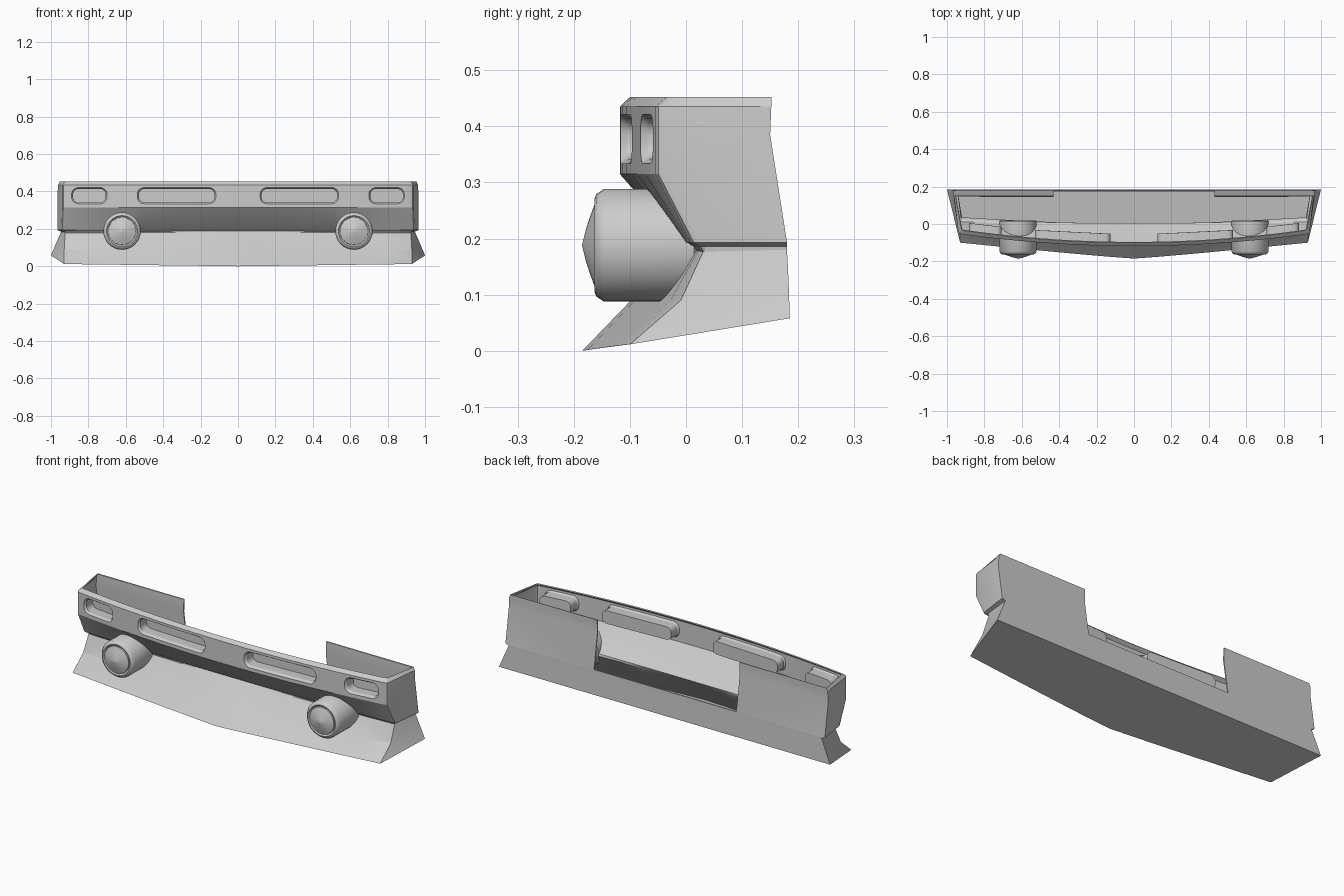
import bpy, bmesh, math

if "Cube" in bpy.data.objects:
    bpy.data.objects.remove(bpy.data.objects["Cube"])

grey = bpy.data.materials.new("light_grey")
grey.diffuse_color = (0.6, 0.6, 0.6, 1)
grey.use_nodes = True
grey.node_tree.nodes["Principled BSDF"].inputs["Base Color"].default_value = grey.diffuse_color


def make_object(name, bm):
    mesh = bpy.data.meshes.new(name)
    bm.to_mesh(mesh)
    bm.free()
    obj = bpy.data.objects.new(name, mesh)
    bpy.context.collection.objects.link(obj)
    mesh.materials.append(grey)
    return obj


def smooth(obj, angle=30):
    bpy.ops.object.select_all(action='DESELECT')
    obj.select_set(True)
    bpy.context.view_layer.objects.active = obj
    bpy.ops.object.shade_smooth_by_angle(angle=math.radians(angle))


def strip(bm, a, b):
    n = len(a)
    for i in range(n):
        j = (i + 1) % n
        bm.faces.new((a[i], a[j], b[j], b[i]))


# Bumper cross-section levels, top to bottom:
# y centre, y corner, x corner, x back, y back, z centre, z corner, z back, curve, corner radius
LEVELS = [
    (-.100, -.035, .925, .955, .152, .452, .452, .452, 2.0, .015),   # top rim
    (-.118, -.055, .940, .962, .152, .435, .435, .435, 2.0, .020),   # rim chamfer
    (-.118, -.055, .940, .965, .150, .315, .315, .385, 2.0, .020),   # belt
    (-.012, .008, .945, .965, .180, .195, .193, .193, 2.0, .020),    # undercut
    (-.002, .022, .930, .945, .180, .188, .186, .186, 2.0, .012),    # groove
    (-.008, .030, .925, .948, .180, .183, .177, .180, 1.5, .003),    # lower panel top
    (-.098, -.010, .930, .974, .183, .090, .090, .120, 1.3, .003),   # lower panel middle
    (-.185, -.100, .930, 1.00, .185, .000, .012, .058, 1.1, .003),   # lip
]
FRACTIONS = (0, .14, .28, .42, .56, .7, .84, 1)
BACK_CUT = 0.43


def level_points(level):
    yc, yk, xk, xb, yb, zc, zk, zb, power, r = level
    pts = [(f * (xk - r), yc + (yk - yc) * f ** power, zc + (zk - zc) * f) for f in FRACTIONS]
    pts += [(xk - .3 * r, yk + .3 * r, zk), (xk, yk + r, zk)]
    pts += [(xb, yb, zb), (BACK_CUT, yb, zb), (0, yb, zb)]
    return pts


# Bumper shell, right half
bm = bmesh.new()
rings = [[bm.verts.new(p) for p in level_points(l)] for l in LEVELS]
for k, (a, b) in enumerate(zip(rings, rings[1:])):
    for i in range(len(a) - 1):
        if k < 3 and i == len(a) - 2:
            continue                      # opening in the back wall
        bm.faces.new((a[i], b[i], b[i + 1], a[i + 1]))
bm.faces.new(rings[-1][::-1])             # underside
bmesh.ops.delete(bm, geom=[v for v in bm.verts if not v.link_faces], context='VERTS')
bmesh.ops.recalc_face_normals(bm, faces=bm.faces)
bm.faces.ensure_lookup_table()
bm.normal_update()
if min(bm.faces, key=lambda f: f.calc_center_median().z).normal.z > 0:
    bmesh.ops.reverse_faces(bm, faces=bm.faces)
shell = make_object("bumper_shell", bm)
mirror = shell.modifiers.new("mirror", 'MIRROR')
mirror.use_clip = True
mirror.merge_threshold = 0.0005
solid = shell.modifiers.new("thickness", 'SOLIDIFY')
solid.thickness = 0.006
solid.offset = -1


def front_y(x):
    """Front surface of the vertical band at x."""
    pts = level_points(LEVELS[1])
    x = abs(x)
    for p, q in zip(pts, pts[1:]):
        if x <= q[0]:
            return p[1] + (q[1] - p[1]) * (x - p[0]) / (q[0] - p[0])
    return pts[-1][1]


def slot(x0, x1, z0, z1, radius, inset=0.0, seg=5):
    """Rounded rectangle outline in x and z."""
    r = radius - inset
    out = []
    for cx, cz, start in ((x1, z1, 0), (x0, z1, 90), (x0, z0, 180), (x1, z0, 270)):
        cx += -radius if cx == x1 else radius
        cz += -radius if cz == z1 else radius
        for s in range(seg + 1):
            a = math.radians(start + 90 * s / seg)
            out.append((cx + r * math.cos(a), cz + r * math.sin(a)))
    return out


def loft(name, sections, cap_front):
    """Join outlines, each given as (points, offset behind the front surface)."""
    bm = bmesh.new()
    loops = [[bm.verts.new((x, front_y(x) + d, z)) for x, z in pts] for pts, d in sections]
    for a, b in zip(loops, loops[1:]):
        strip(bm, a, b)
    bm.faces.new(loops[-1])
    if cap_front:
        bm.faces.new(loops[0][::-1])
    bmesh.ops.recalc_face_normals(bm, faces=bm.faces)
    return make_object(name, bm)


# Lamp pockets in the upper band
cutters = []
for side, sign in (("right", 1), ("left", -1)):
    for kind, x0, x1 in (("inner", .118, .538), ("outer", .700, .890)):
        a, b = sorted((sign * x0, sign * x1))
        box = (a, b, .334, .421, .036)
        cutter = loft("cutter", [(slot(*box), -.03), (slot(*box), .03)], True)
        cutter.hide_render = True
        cutters.append(cutter)
        cut = shell.modifiers.new("pocket_cut", 'BOOLEAN')
        cut.operation = 'DIFFERENCE'
        cut.solver = 'EXACT'
        cut.object = cutter
        pocket = loft(f"{kind}_pocket_{side}",
                      [(slot(*box), 0), (slot(*box, .008), .012), (slot(*box, .008), .065)], False)
        smooth(pocket)

# Bake the shell and drop the cutters
graph = bpy.context.evaluated_depsgraph_get()
baked = bpy.data.meshes.new_from_object(shell.evaluated_get(graph))
shell.modifiers.clear()
shell.data = baked
for c in cutters:
    bpy.data.objects.remove(c)
smooth(shell, 20)


def lathe(name, x, z, profile, seg=32):
    """Turn (y, radius) points about an axis along y."""
    bm = bmesh.new()
    loops = []
    for y, r in profile:
        loops.append([bm.verts.new((x + r * math.cos(2 * math.pi * i / seg), y,
                                    z + r * math.sin(2 * math.pi * i / seg))) for i in range(seg)])
    for a, b in zip(loops, loops[1:]):
        strip(bm, a, b)
    bm.faces.new(loops[0])
    bm.faces.new(loops[-1])
    bmesh.ops.recalc_face_normals(bm, faces=bm.faces)
    smooth(make_object(name, bm), 35)


# Round fog lamps with domed lenses
for side, x in (("right", .62), ("left", -.62)):
    lathe(f"fog_lamp_{side}", x, .188,
          [(.02, .095), (.014, .1), (-.147, .1), (-.160, .091), (-.163, .083), (-.156, .075)])
    lathe(f"fog_lens_{side}", x, .188,
          [(-.150, .074), (-.163, .073), (-.170, .054), (-.178, .030), (-.183, .010), (-.185, .002)])
